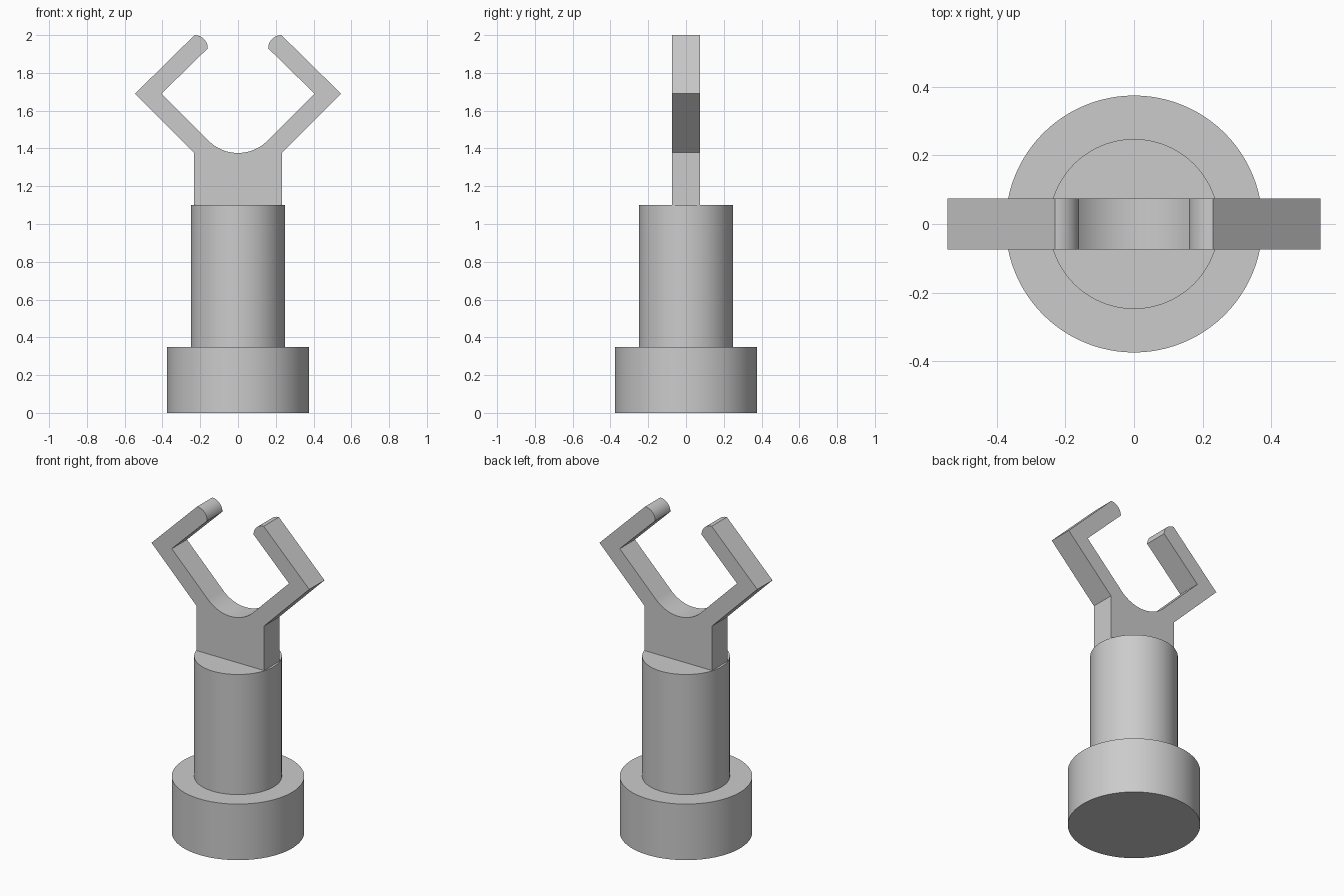
import bpy, bmesh, math

cube = bpy.data.objects.get("Cube")
if cube:
    bpy.data.objects.remove(cube, do_unlink=True)

grey = bpy.data.materials.new("light grey")
grey.use_nodes = True
grey.diffuse_color = (0.6, 0.6, 0.6, 1)
grey.node_tree.nodes["Principled BSDF"].inputs["Base Color"].default_value = (0.6, 0.6, 0.6, 1)


def finish(obj, name):
    obj.name = name
    obj.data.materials.append(grey)
    bpy.ops.object.select_all(action="DESELECT")
    obj.select_set(True)
    bpy.context.view_layer.objects.active = obj
    bpy.ops.object.shade_smooth_by_angle(angle=math.radians(30))


def cylinder(name, radius, bottom, top):
    bpy.ops.mesh.primitive_cylinder_add(vertices=96, radius=radius, depth=top - bottom,
                                        location=(0, 0, (bottom + top) / 2))
    finish(bpy.context.object, name)


def arc(cx, cz, radius, start, end, steps):
    angles = [math.radians(start + (end - start) * i / steps) for i in range(steps + 1)]
    return [(cx + radius * math.cos(a), cz + radius * math.sin(a)) for a in angles]


# Round foot and shaft
cylinder("base", 0.375, 0, 0.35)
cylinder("shaft", 0.248, 0.35, 1.1)

# Left half of the fork outline: stem, bent arm, rounded tip, cradle
cradle_r = 0.22
cradle_z = 1.285 + cradle_r * math.sqrt(2)
half = [(0.233, 1.1), (0.233, 1.378), (0.545, 1.69)]
half += arc(0.23, 1.93, 0.07, 90, 180, 12)
half += [(0.405, 1.69)]
half += arc(0, cradle_z, cradle_r, -45, -90, 16)
outline = half + [(-x, z) for x, z in reversed(half[:-1])]

# Extrude the outline into a flat plate
thickness = 0.15
bm = bmesh.new()
face = bm.faces.new([bm.verts.new((x, -thickness / 2, z)) for x, z in outline])
plate = bmesh.ops.extrude_face_region(bm, geom=[face])["geom"]
bmesh.ops.translate(bm, vec=(0, thickness, 0),
                    verts=[v for v in plate if isinstance(v, bmesh.types.BMVert)])
bmesh.ops.recalc_face_normals(bm, faces=bm.faces)
mesh = bpy.data.meshes.new("fork")
bm.to_mesh(mesh)
bm.free()
fork = bpy.data.objects.new("fork", mesh)
bpy.context.collection.objects.link(fork)
finish(fork, "fork")
